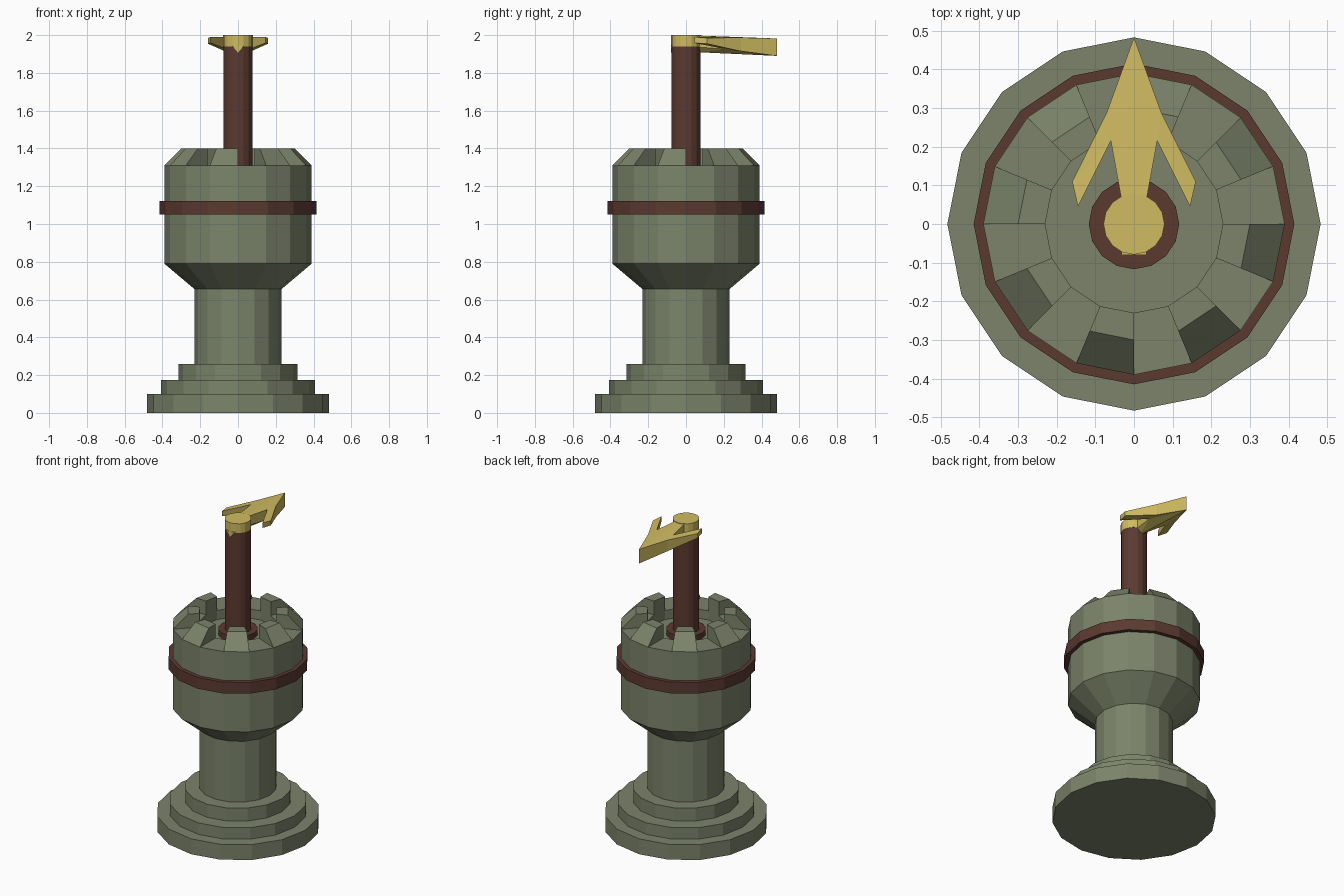
import bpy
from math import cos, sin, pi

if "Cube" in bpy.data.objects:
    bpy.data.objects.remove(bpy.data.objects["Cube"])

N = 16


def material(name, rgb):
    m = bpy.data.materials.new(name)
    m.diffuse_color = (*rgb, 1)
    m.use_nodes = True
    m.node_tree.nodes["Principled BSDF"].inputs["Base Color"].default_value = m.diffuse_color
    return m


stone = material("stone_green", (0.20, 0.23, 0.145))
wood = material("dark_wood", (0.105, 0.042, 0.03))
gold = material("gold", (0.63, 0.50, 0.12))


def make(name, verts, faces, mat):
    me = bpy.data.meshes.new(name)
    me.from_pydata(verts, [], faces)
    me.materials.append(mat)
    ob = bpy.data.objects.new(name, me)
    bpy.context.collection.objects.link(ob)
    return ob


def pt(r, k, z):
    a = 2 * pi * k / N
    return (r * cos(a), r * sin(a), z)


def lathe(name, profile, mat, closed=False):
    """Revolve (radius, z) pairs, bottom to top; cap ends or close the loop."""
    n = len(profile)
    verts = [pt(r, k, z) for r, z in profile for k in range(N)]
    faces = []
    for i in range(n if closed else n - 1):
        a, b = i * N, (i + 1) % n * N
        for k in range(N):
            j = (k + 1) % N
            faces.append((a + k, a + j, b + j, b + k))
    if not closed:
        faces.append(tuple(reversed(range(N))))
        faces.append(tuple(range((n - 1) * N, n * N)))
    return make(name, verts, faces, mat)


# stepped base, column, flared head and recessed floor
lathe("tower_body", [
    (0.483, 0), (0.483, 0.10), (0.408, 0.10), (0.408, 0.175),
    (0.315, 0.175), (0.315, 0.26), (0.23, 0.26), (0.23, 0.655),
    (0.39, 0.79), (0.39, 1.31), (0.23, 1.31), (0.23, 1.25)], stone)

# eight merlons with sloping outer faces
verts, faces = [], []
section = [(0.39, 1.31), (0.30, 1.40), (0.23, 1.40), (0.23, 1.31)]
for k in range(1, N, 2):
    o = len(verts)
    verts += [pt(r, s, z) for s in (k, k + 1) for r, z in section]
    faces += [(o + 3, o + 2, o + 1, o), (o + 4, o + 5, o + 6, o + 7)]
    faces += [(o + i, o + (i + 1) % 4, o + 4 + (i + 1) % 4, o + 4 + i)[::-1]
              for i in range(4)]
make("merlons", verts, faces, stone)

# wooden band, pole and pole collar
lathe("head_band", [(0.385, 1.05), (0.415, 1.05), (0.415, 1.123), (0.385, 1.123)],
      wood, closed=True)
lathe("pole_collar", [(0.117, 1.25), (0.117, 1.285)], wood)
lathe("pole", [(0.077, 1.25), (0.077, 1.94)], wood)

# gold cap on the pole
lathe("pole_cap", [(0.079, 1.94), (0.079, 2.0)], gold)

# arrow pointer: outline as (x, y, top z, bottom z), mirrored across x
tip = (0, 0.483, 1.982, 1.89)
half = [(0.07, 0.29, 1.987, 1.915), (0.16, 0.11, 1.985, 1.955),
        (0.145, 0.045, 1.99, 1.958), (0.06, 0.215, 1.99, 1.925),
        (0.03, 0.05, 1.998, 1.938)]
outline = ([(-x, y, t, b) for x, y, t, b in half] + [(0, 0.05, 1.998, 1.91)]
           + half[::-1] + [tip])
n = len(outline)
verts = [(x, y, t) for x, y, t, b in outline] + [(x, y, b) for x, y, t, b in outline]
top = [(0, 1, 3), (1, 2, 3), (0, 3, 11), (3, 4, 5), (3, 5, 11),
       (10, 7, 9), (9, 7, 8), (10, 11, 7), (7, 5, 6), (7, 11, 5)]
faces = top + [tuple(n + i for i in reversed(f)) for f in top]
faces += [(i, n + i, n + (i + 1) % n, (i + 1) % n) for i in range(n)]
make("arrow_pointer", verts, faces, gold)

# small keel under the cap running through the pole to its front
verts = [(x, y, z) for y in (-0.08, 0.08)
         for x, z in ((-0.032, 1.945), (0, 1.907), (0.032, 1.945))]
make("arrow_keel", verts,
     [(0, 1, 2), (5, 4, 3), (0, 3, 4, 1), (1, 4, 5, 2), (2, 5, 3, 0)], gold)

# consistent outward normals
import bmesh
for ob in bpy.context.collection.objects:
    bm = bmesh.new()
    bm.from_mesh(ob.data)
    bmesh.ops.recalc_face_normals(bm, faces=bm.faces)
    bm.to_mesh(ob.data)
    bm.free()
